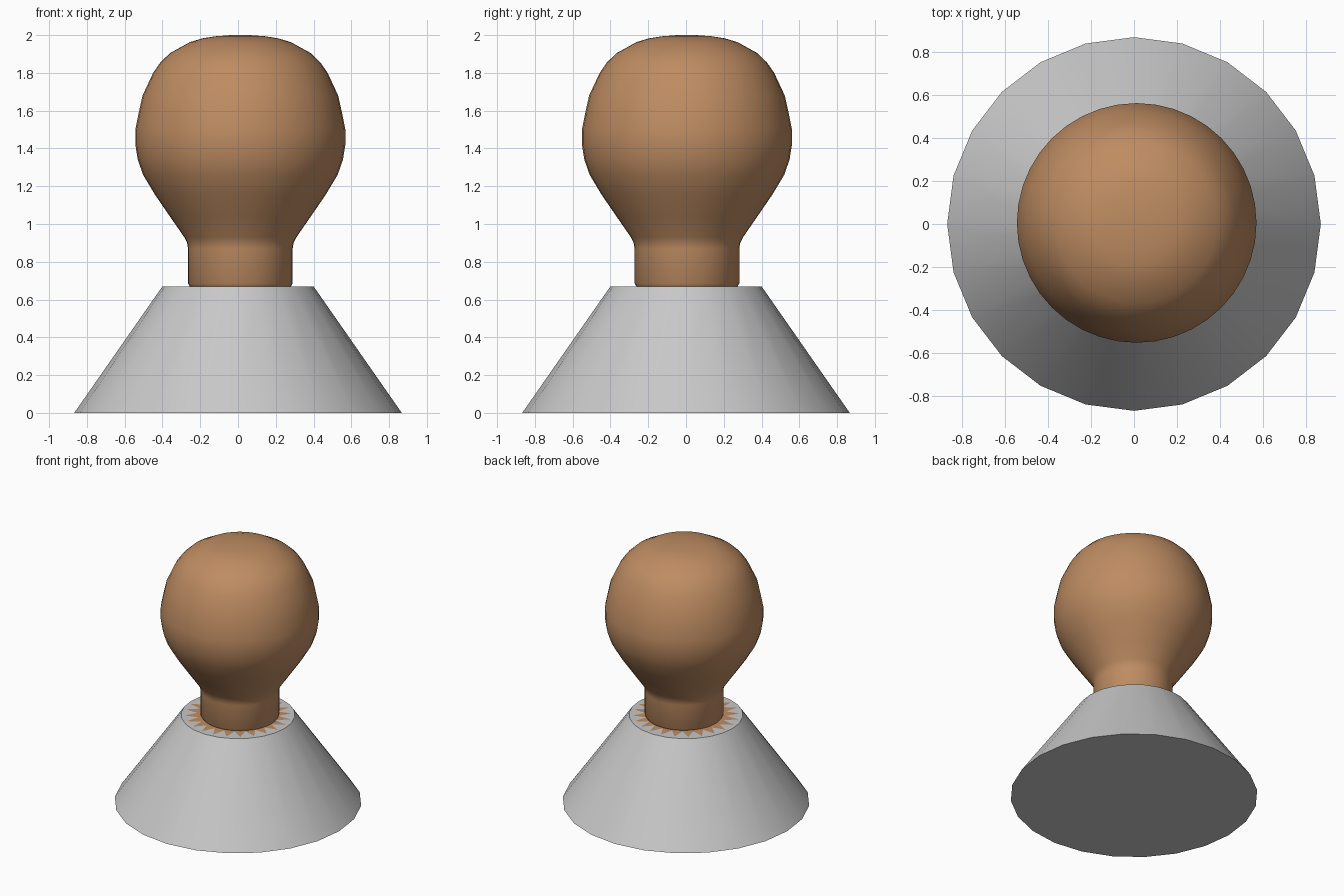
import bpy, math

if "Cube" in bpy.data.objects:
    bpy.data.objects.remove(bpy.data.objects["Cube"])

def material(name, rgb):
    m = bpy.data.materials.new(name)
    m.diffuse_color = (*rgb, 1.0)
    m.use_nodes = True
    m.node_tree.nodes["Principled BSDF"].inputs["Base Color"].default_value = m.diffuse_color
    return m

GREY = material("light_grey", (0.58, 0.58, 0.58))
WOOD = material("wood_brown", (0.515, 0.262, 0.122))

def add_object(name, verts, faces, mat):
    me = bpy.data.meshes.new(name)
    me.from_pydata(verts, [], faces)
    me.materials.append(mat)
    ob = bpy.data.objects.new(name, me)
    bpy.context.collection.objects.link(ob)
    return ob

def lathe(name, profile, sides, mat, cx=0.0, cy=0.0):
    """Revolve (radius, z) points, bottom to top, and cap both ends."""
    verts, faces = [], []
    for r, z in profile:
        for i in range(sides):
            a = 2 * math.pi * i / sides
            verts.append((cx + r * math.cos(a), cy + r * math.sin(a), z))
    for k in range(len(profile) - 1):
        for i in range(sides):
            j = (i + 1) % sides
            faces.append((k * sides + i, k * sides + j,
                          (k + 1) * sides + j, (k + 1) * sides + i))
    faces.append(tuple(reversed(range(sides))))
    top = (len(profile) - 1) * sides
    faces.append(tuple(range(top, top + sides)))
    return add_object(name, verts, faces, mat)

def smooth(ob, angle):
    bpy.ops.object.select_all(action='DESELECT')
    bpy.context.view_layer.objects.active = ob
    ob.select_set(True)
    bpy.ops.object.shade_smooth_by_angle(angle=math.radians(angle))

# tapered 24-sided foot
base = lathe("base", [(0.867, 0), (0.4, 0.67)], 24, GREY)
smooth(base, 30)

# rounded knob with its straight neck, very slightly off centre
knob = lathe("knob", [
    (0.268, 0.67), (0.277, 0.685), (0.277, 0.87), (0.282, 0.9), (0.297, 0.93),
    (0.373, 1.04), (0.452, 1.155), (0.515, 1.26), (0.543, 1.34), (0.556, 1.42),
    (0.556, 1.5), (0.538, 1.59), (0.518, 1.68), (0.462, 1.8), (0.424, 1.855),
    (0.372, 1.905), (0.267, 1.963), (0.2, 1.983), (0.13, 1.994), (0.05, 2.0)],
    40, WOOD, 0.0125, 0.005)
smooth(knob, 40)

# thin ring of brown points around the neck on top of the foot
N = 24
star = []
for i in range(2 * N):
    a = math.pi * i / N
    r = 0.375 if i % 2 else 0.285
    star.append((r * math.cos(a), r * math.sin(a), 0.672))
add_object("neck_star_ring", star, [tuple(range(2 * N))], WOOD)
